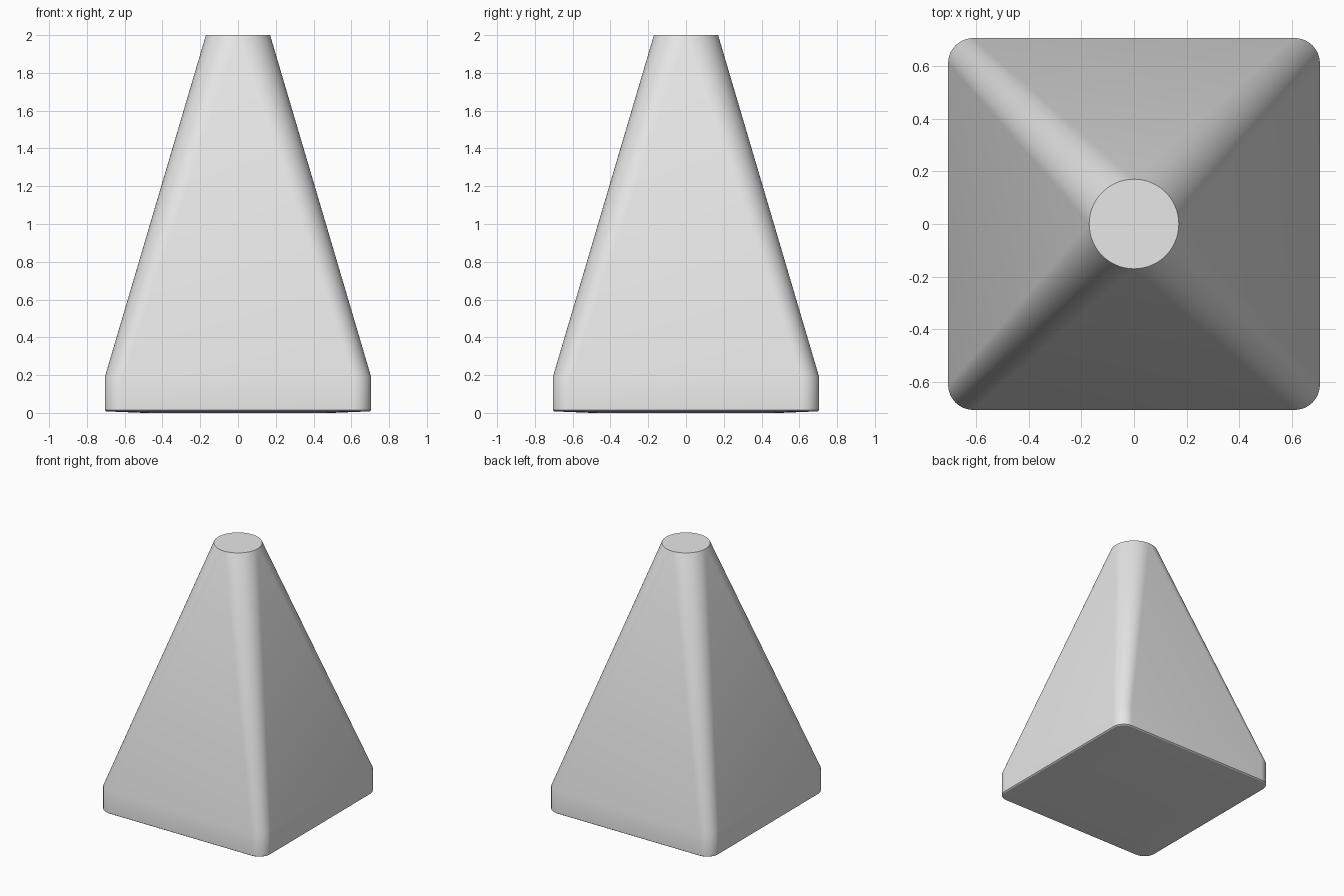
import bpy, bmesh
from math import sin, cos, pi, radians

if "Cube" in bpy.data.objects:
    bpy.data.objects.remove(bpy.data.objects["Cube"], do_unlink=True)

grey = bpy.data.materials.new("light_grey")
grey.use_nodes = True
colour = (0.8, 0.8, 0.8, 1)
grey.diffuse_color = colour
grey.node_tree.nodes["Principled BSDF"].inputs["Base Color"].default_value = colour

STEPS = 16  # segments per rounded corner


def ring(bm, half, radius, z):
    """Rounded square; a full circle when radius equals half."""
    verts = []
    for corner in range(4):
        mid = pi / 4 + corner * pi / 2
        sx = 1 if cos(mid) > 0 else -1
        sy = 1 if sin(mid) > 0 else -1
        for i in range(STEPS + 1):
            a = (corner + i / STEPS) * pi / 2
            verts.append(bm.verts.new((sx * (half - radius) + radius * cos(a),
                                       sy * (half - radius) + radius * sin(a), z)))
    return verts


# half width, corner radius, height: shallow underside, upright base, tapered body
sections = [(0.5, 0.08, 0.0), (0.697, 0.09, 0.008), (0.705, 0.095, 0.014),
            (0.705, 0.095, 0.19), (0.17, 0.17, 2.0)]

bm = bmesh.new()
rings = [ring(bm, *s) for s in sections]
for low, high in zip(rings, rings[1:]):
    n = len(low)
    for i in range(n):
        j = (i + 1) % n
        bm.faces.new((low[i], low[j], high[j], high[i]))
bm.faces.new(reversed(rings[0]))
bm.faces.new(rings[-1])
# the straight sides close to a point on the round top
bmesh.ops.remove_doubles(bm, verts=bm.verts, dist=0.0005)
bmesh.ops.recalc_face_normals(bm, faces=bm.faces)

mesh = bpy.data.meshes.new("tapered_body")
bm.to_mesh(mesh)
bm.free()
mesh.materials.append(grey)
body = bpy.data.objects.new("tapered_body", mesh)
bpy.context.collection.objects.link(body)
bpy.ops.object.select_all(action="DESELECT")
body.select_set(True)
bpy.context.view_layer.objects.active = body
bpy.ops.object.shade_smooth_by_angle(angle=radians(30))
